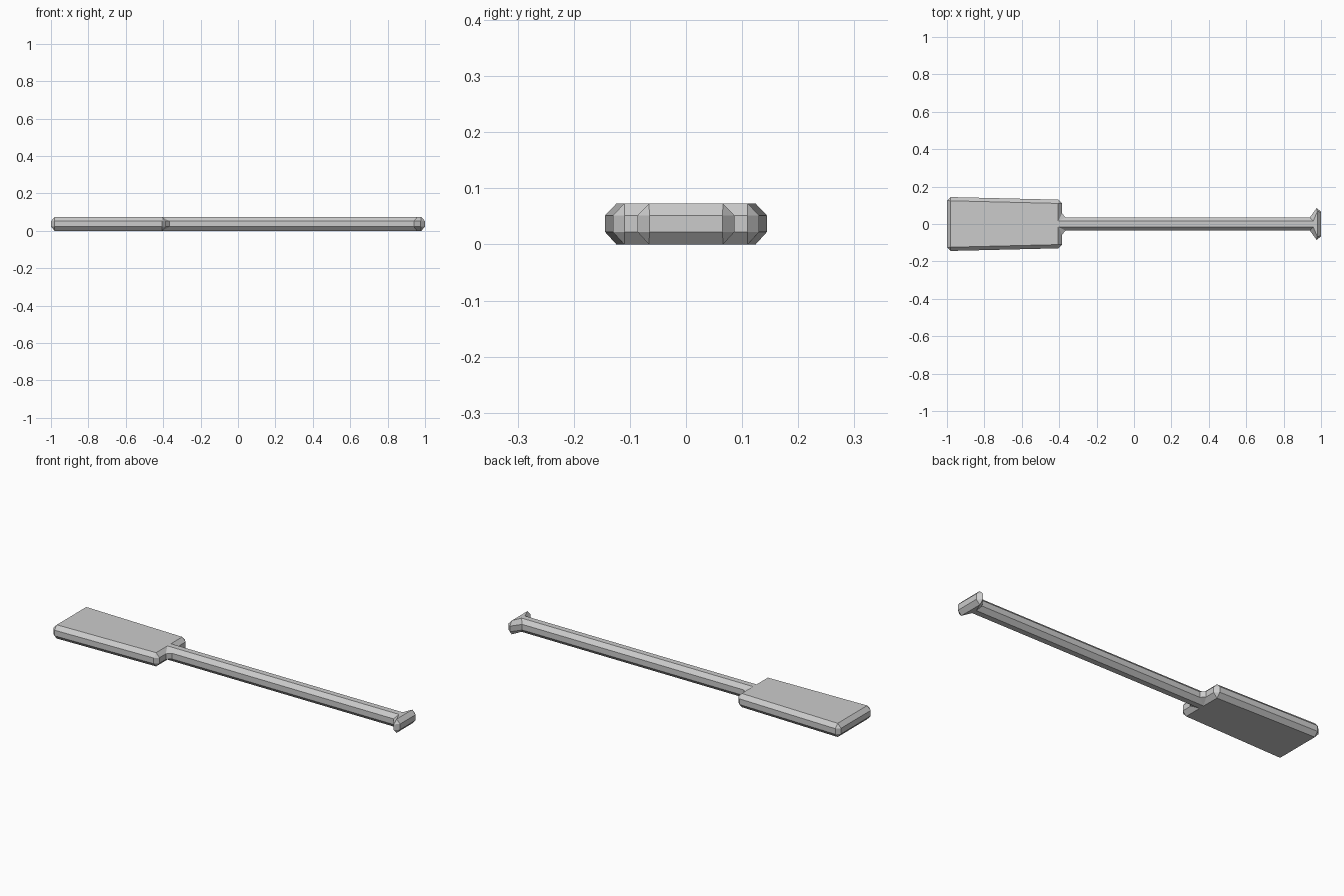
import bpy, bmesh

if "Cube" in bpy.data.objects:
    bpy.data.objects.remove(bpy.data.objects["Cube"])

# Half outline corners: (outer points around the corner, chamfered inner point)
corners = [
    ([(-1.0, .125), (-.98, .144)], (-.98, .124)),       # blade tip
    ([(-.405, .130), (-.385, .110)], (-.405, .110)),    # blade shoulder
    ([(-.385, .057), (-.365, .035)], (-.405, .015)),    # blade meets shaft
    ([(.94, .035)], (.958, .015)),                      # shaft meets grip
    ([(.977, .086), (1.0, .065)], (.98, .066)),         # grip end
]

# Mirror the half to get the full loop
mirrored = [([(x, -y) for x, y in reversed(o)], (i[0], -i[1])) for o, i in reversed(corners)]
loop = corners + mirrored

bm = bmesh.new()


def ring(z_side, z_flat):
    """Outer side vertices and inner flat-face vertices for one half of the thickness."""
    outer = [[bm.verts.new((x, y, z_side)) for x, y in o] for o, _ in loop]
    inner = [bm.verts.new((x, y, z_flat)) for _, (x, y) in loop]
    for k in range(len(loop)):
        n = (k + 1) % len(loop)
        if len(outer[k]) == 2:
            bm.faces.new((outer[k][0], outer[k][1], inner[k]))
        bm.faces.new((outer[k][-1], outer[n][0], inner[n], inner[k]))
    bm.faces.new(inner)
    return [v for group in outer for v in group]


# Chamfered top and bottom, joined by upright side walls
low = ring(.022, 0)
high = ring(.052, .073)
for k in range(len(low)):
    n = (k + 1) % len(low)
    bm.faces.new((low[k], low[n], high[n], high[k]))

bmesh.ops.recalc_face_normals(bm, faces=bm.faces)
mesh = bpy.data.meshes.new("paddle")
bm.to_mesh(mesh)
bm.free()
bpy.context.collection.objects.link(bpy.data.objects.new("paddle", mesh))
